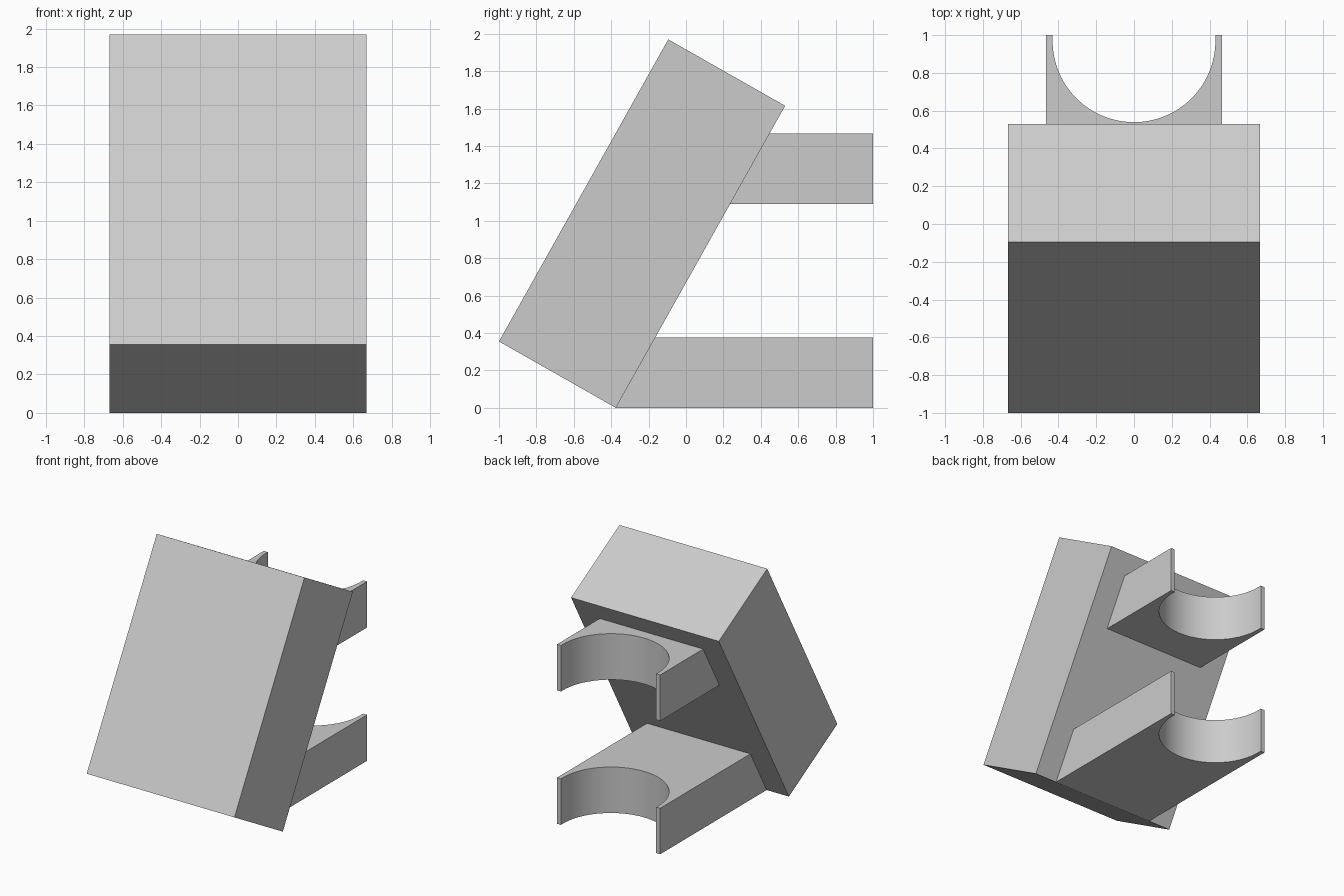
import bpy, bmesh, math

cube = bpy.data.objects.get("Cube")
if cube:
    bpy.data.objects.remove(cube, do_unlink=True)

grey = bpy.data.materials.new("light grey")
grey.use_nodes = True
colour = (0.6, 0.6, 0.6, 1)
grey.diffuse_color = colour
grey.node_tree.nodes["Principled BSDF"].inputs["Base Color"].default_value = colour


def prism(name, lower, upper):
    """Join two matching outlines into a closed solid."""
    bm = bmesh.new()
    a = [bm.verts.new(p) for p in lower]
    b = [bm.verts.new(p) for p in upper]
    bm.faces.new(a)
    bm.faces.new(b)
    for i in range(len(a)):
        j = (i + 1) % len(a)
        bm.faces.new((a[i], a[j], b[j], b[i]))
    bmesh.ops.recalc_face_normals(bm, faces=bm.faces)
    mesh = bpy.data.meshes.new(name)
    bm.to_mesh(mesh)
    bm.free()
    mesh.materials.append(grey)
    obj = bpy.data.objects.new(name, mesh)
    bpy.context.collection.objects.link(obj)
    return obj


# Leaning block
side = [(-0.375, 0), (0.53, 1.615), (-0.095, 1.97), (-1, 0.355)]
prism("tilted_block", [(-0.668, y, z) for y, z in side], [(0.668, y, z) for y, z in side])


def back_y(z):
    """Depth of the block's sloping back at a given height."""
    return -0.375 + z * 0.905 / 1.615


def clip_outline(z):
    """Arm outline with a round cradle cut in the free end."""
    half, radius, centre, steps = 0.467, 0.431, 0.97, 48
    arc = [(radius * math.cos(math.pi * i / steps),
            centre - radius * math.sin(math.pi * i / steps), z) for i in range(steps + 1)]
    return ([(-half, back_y(z), z), (half, back_y(z), z), (half, 1, z), (radius, 1, z)]
            + arc + [(-radius, 1, z), (-half, 1, z)])


# Two cradle arms
for name, bottom in (("lower_clip_arm", 0), ("upper_clip_arm", 1.09)):
    arm = prism(name, clip_outline(bottom), clip_outline(bottom + 0.376))
    bpy.ops.object.select_all(action="DESELECT")
    arm.select_set(True)
    bpy.context.view_layer.objects.active = arm
    bpy.ops.object.shade_smooth_by_angle(angle=math.radians(25))
